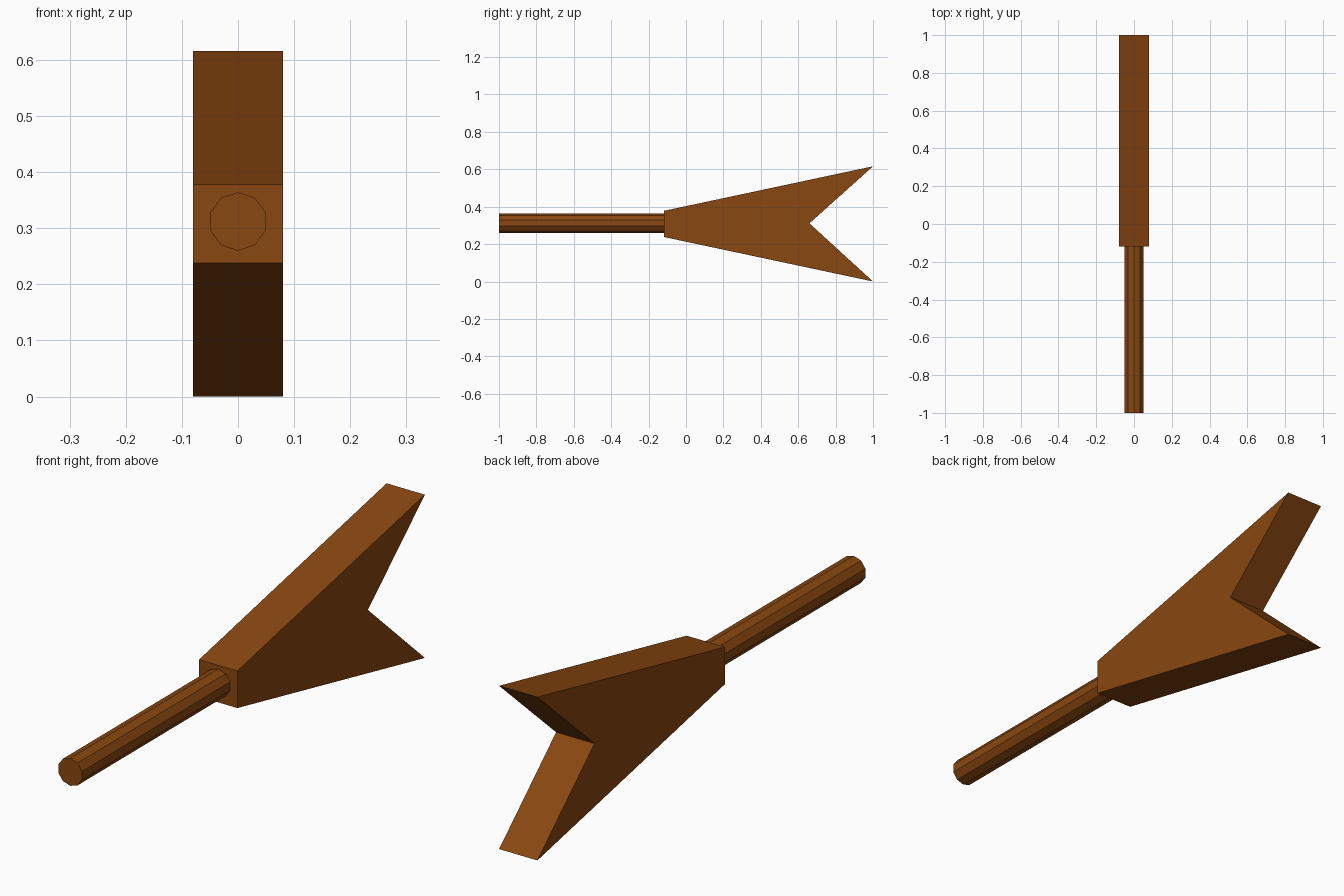
import bpy, bmesh
from math import pi

if "Cube" in bpy.data.objects:
    bpy.data.objects.remove(bpy.data.objects["Cube"])

MID_Z = 0.308

wood = bpy.data.materials.new("brown_wood")
wood.diffuse_color = (0.25, 0.063, 0.005, 1)
wood.use_nodes = True
wood.node_tree.nodes["Principled BSDF"].inputs["Base Color"].default_value = wood.diffuse_color

# Forked body: side profile (y, z offset from the centre line), extruded across x
HALF_WIDTH = 0.08
upper = [(-0.118, 0.07), (1.0, 0.308)]
profile = upper + [(0.66, 0.003)] + [(y, -z) for y, z in reversed(upper)]

bm = bmesh.new()
face = bm.faces.new([bm.verts.new((-HALF_WIDTH, y, MID_Z + z)) for y, z in profile])
side = bmesh.ops.extrude_face_region(bm, geom=[face])
verts = [v for v in side["geom"] if isinstance(v, bmesh.types.BMVert)]
bmesh.ops.translate(bm, verts=verts, vec=(2 * HALF_WIDTH, 0, 0))
bmesh.ops.recalc_face_normals(bm, faces=bm.faces)
mesh = bpy.data.meshes.new("forked_body")
bm.to_mesh(mesh)
bm.free()
mesh.materials.append(wood)
body = bpy.data.objects.new("forked_body", mesh)
bpy.context.collection.objects.link(body)

# Ten-sided handle, seated slightly into the front of the body
front, back = -1.0, -0.11
bpy.ops.mesh.primitive_cylinder_add(
    vertices=10, radius=0.052, depth=back - front,
    location=(0, (front + back) / 2, MID_Z + 0.004), rotation=(pi / 2, 0, 0))
handle = bpy.context.object
handle.name = "handle"
handle.data.materials.append(wood)
